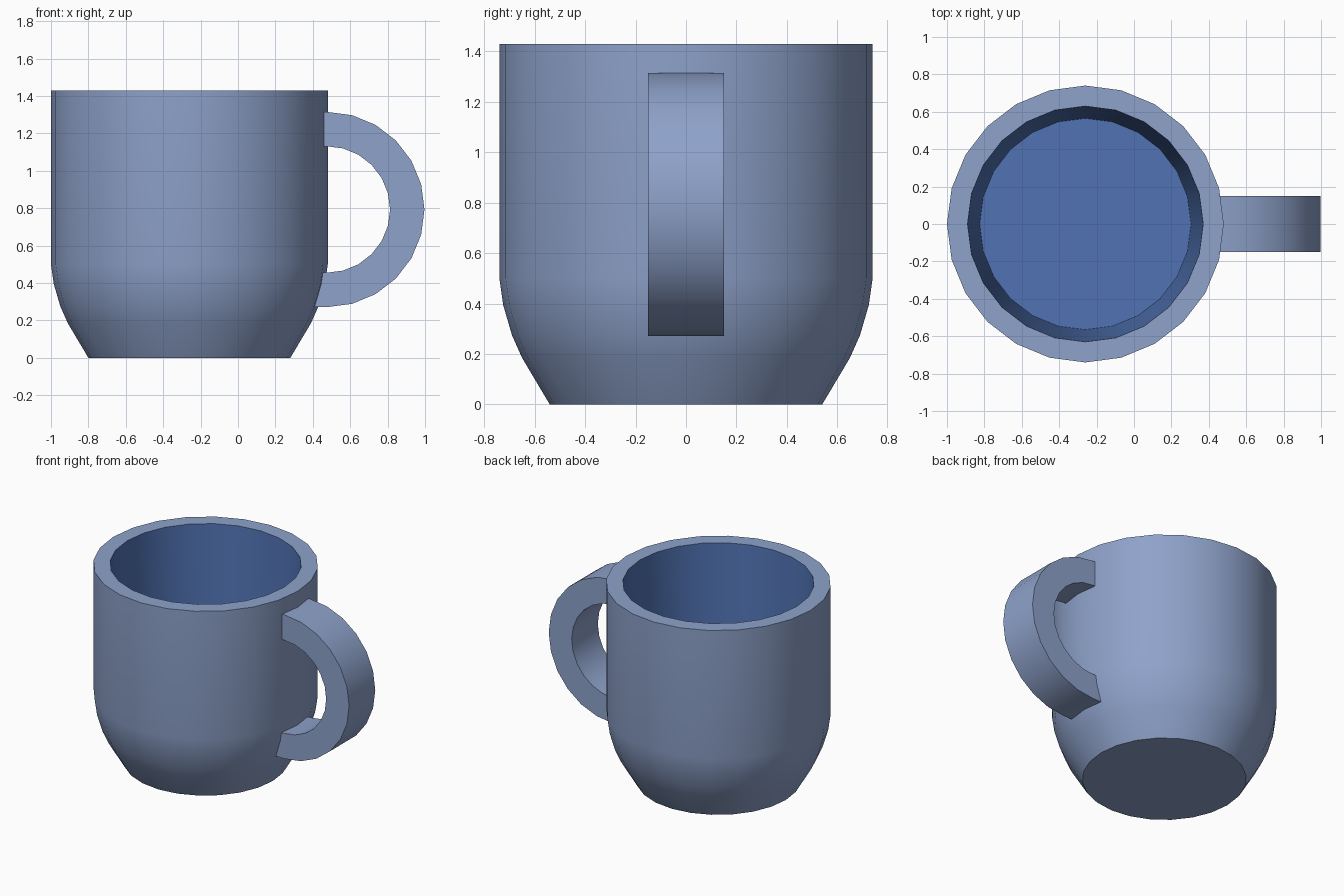
import bpy, bmesh, math

if "Cube" in bpy.data.objects:
    bpy.data.objects.remove(bpy.data.objects["Cube"])

AXIS_X = -0.26
SIDES = 24


def material(name, rgb):
    m = bpy.data.materials.new(name)
    m.diffuse_color = (*rgb, 1)
    m.use_nodes = True
    m.node_tree.nodes["Principled BSDF"].inputs["Base Color"].default_value = m.diffuse_color
    return m


glaze = material("pale blue glaze", (0.27, 0.36, 0.59))
lining = material("deep blue lining", (0.08, 0.17, 0.45))


def finish(name, bm, mats, angle):
    bmesh.ops.recalc_face_normals(bm, faces=bm.faces)
    mesh = bpy.data.meshes.new(name)
    bm.to_mesh(mesh)
    bm.free()
    for m in mats:
        mesh.materials.append(m)
    ob = bpy.data.objects.new(name, mesh)
    bpy.context.collection.objects.link(ob)
    bpy.ops.object.select_all(action='DESELECT')
    ob.select_set(True)
    bpy.context.view_layer.objects.active = ob
    bpy.ops.object.shade_smooth_by_angle(angle=math.radians(angle))
    return ob


# Cup: one lathed profile, up the outside, over the rim, down the inside
profile = [(0.54, 0), (0.65, 0.185), (0.69, 0.275), (0.725, 0.395), (0.74, 0.50),
           (0.74, 1.43), (0.63, 1.43), (0.565, 0.17)]
RIM_INNER = 6
bm = bmesh.new()
rings = []
for r, z in profile:
    rings.append([bm.verts.new((AXIS_X + r * math.cos(math.tau * i / SIDES),
                                r * math.sin(math.tau * i / SIDES), z))
                  for i in range(SIDES)])
for k in range(len(rings) - 1):
    a, b = rings[k], rings[k + 1]
    for i in range(SIDES):
        j = (i + 1) % SIDES
        f = bm.faces.new((a[i], a[j], b[j], b[i]))
        f.material_index = int(k >= RIM_INNER)
bm.faces.new(rings[0])
bm.faces.new(rings[-1]).material_index = 1
finish("cup", bm, [glaze, lining], 35)

# Handle: half ring with rectangular section, ends sunk into the cup wall
CX, CZ, R_OUT, R_IN, HALF_W, END_X = 0.475, 0.793, 0.522, 0.338, 0.15, 0.40
stations = [(END_X, 1, 0)]
for i in range(13):
    t = math.pi / 2 - math.pi * i / 12
    stations.append((CX, math.sin(t), math.cos(t)))
stations.append((END_X, -1, 0))
bm = bmesh.new()
loops = []
for x0, s, c in stations:
    loops.append([bm.verts.new((x0 + r * c, y, CZ + r * s))
                  for r, y in ((R_OUT, -HALF_W), (R_OUT, HALF_W),
                               (R_IN, HALF_W), (R_IN, -HALF_W))])
for a, b in zip(loops, loops[1:]):
    for i in range(4):
        j = (i + 1) % 4
        bm.faces.new((a[i], a[j], b[j], b[i]))
bm.faces.new(loops[0])
bm.faces.new(loops[-1])
finish("handle", bm, [glaze], 35)
